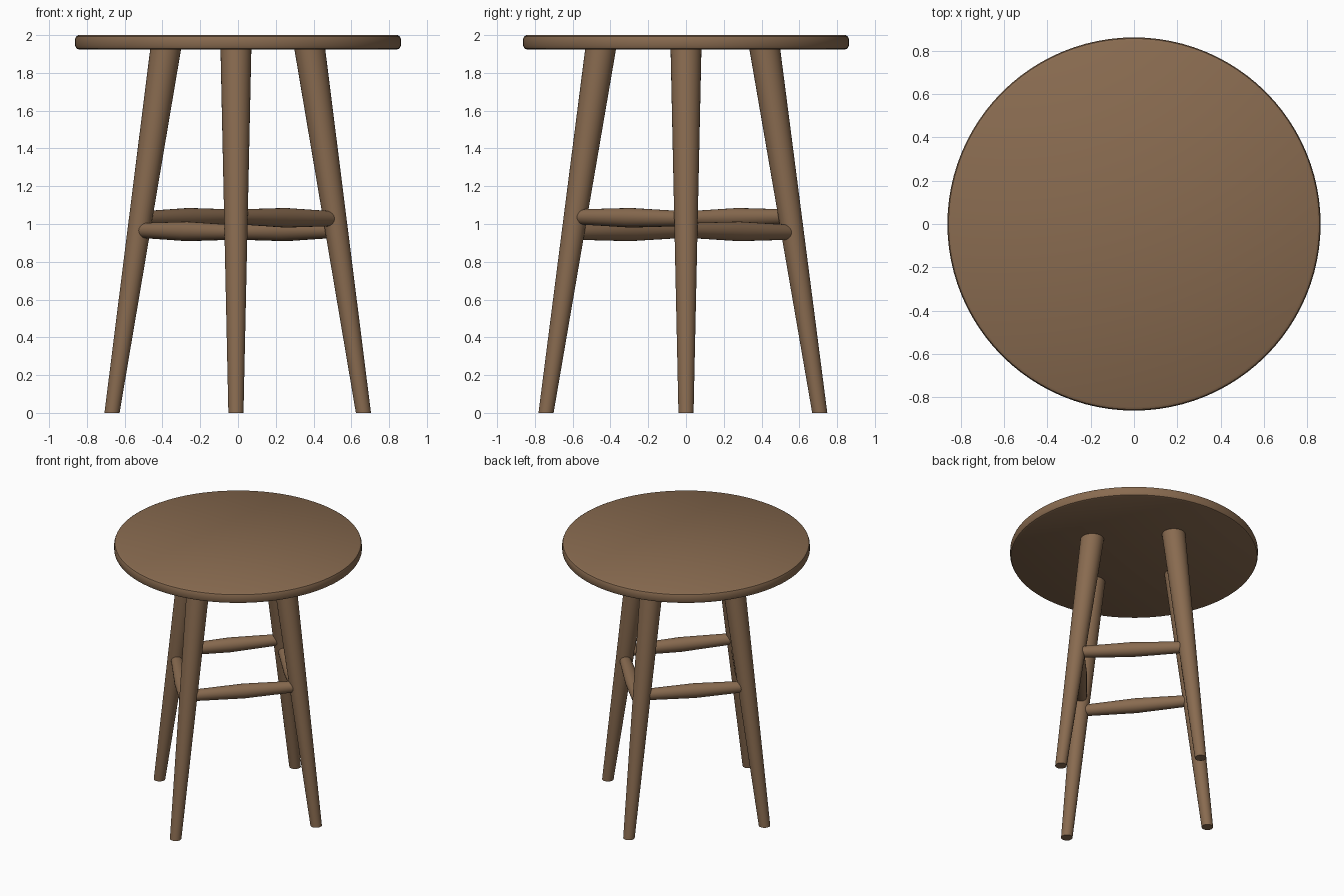
import bpy, bmesh, math
from mathutils import Vector

if "Cube" in bpy.data.objects:
    bpy.data.objects.remove(bpy.data.objects["Cube"])

wood = bpy.data.materials.new("brown wood")
wood.diffuse_color = (0.25, 0.147, 0.08, 1)
wood.use_nodes = True
wood.node_tree.nodes["Principled BSDF"].inputs["Base Color"].default_value = wood.diffuse_color


def finish(bm, name):
    bmesh.ops.recalc_face_normals(bm, faces=bm.faces)
    me = bpy.data.meshes.new(name)
    bm.to_mesh(me)
    bm.free()
    ob = bpy.data.objects.new(name, me)
    me.materials.append(wood)
    bpy.context.collection.objects.link(ob)
    bpy.context.view_layer.objects.active = ob
    ob.select_set(True)
    bpy.ops.object.shade_smooth_by_angle(angle=math.radians(35))
    ob.select_set(False)
    return ob


def tube(name, rings, sides, u, v):
    """Loft circles (centre, radius) lying in the plane u, v; cap both ends."""
    bm = bmesh.new()
    loops = []
    for c, r in rings:
        loops.append([bm.verts.new(Vector(c) + r * (math.cos(a) * u + math.sin(a) * v))
                      for a in (2 * math.pi * i / sides for i in range(sides))])
    for a, b in zip(loops, loops[1:]):
        for i in range(sides):
            j = (i + 1) % sides
            bm.faces.new((a[i], a[j], b[j], b[i]))
    bm.faces.new(loops[0])
    bm.faces.new(loops[-1])
    return finish(bm, name)


X, Y, Z = Vector((1, 0, 0)), Vector((0, 1, 0)), Vector((0, 0, 1))

# round seat with softened rims
profile = [(0.845, 1.925), (0.856, 1.930), (0.862, 1.942),
           (0.862, 1.980), (0.857, 1.993), (0.845, 2.0)]
tube("seat", [((0, 0, z), r) for r, z in profile], 96, X, Y)

# four splayed, tapered legs: foot and top centres
legs = {
    "front": (Vector((-0.011, -0.741, 0)), Vector((-0.011, -0.45, 1.94))),
    "right": (Vector((0.664, 0, 0)), Vector((0.378, 0, 1.94))),
    "back": (Vector((-0.011, 0.708, 0)), Vector((-0.011, 0.415, 1.94))),
    "left": (Vector((-0.667, 0, 0)), Vector((-0.381, 0, 1.94))),
}
for name, (foot, top) in legs.items():
    tube(name + "_leg", [(foot, 0.04), (top, 0.082)], 32, X, Y)

# four rungs, thicker in the middle, at two alternating heights
rungs = [("front", "right", 1.038, 1.028), ("left", "front", 0.966, 0.956),
         ("back", "left", 1.038, 1.028), ("right", "back", 0.966, 0.956)]
for a, b, za, zb in rungs:
    p = legs[a][0].lerp(legs[a][1], za / 1.94)
    q = legs[b][0].lerp(legs[b][1], zb / 1.94)
    d = (q - p).normalized()
    side = d.cross(Z).normalized()
    tube(f"{a}_{b}_rung", [(p, 0.039), (p.lerp(q, 0.5), 0.052), (q, 0.039)],
         24, side, side.cross(d))
